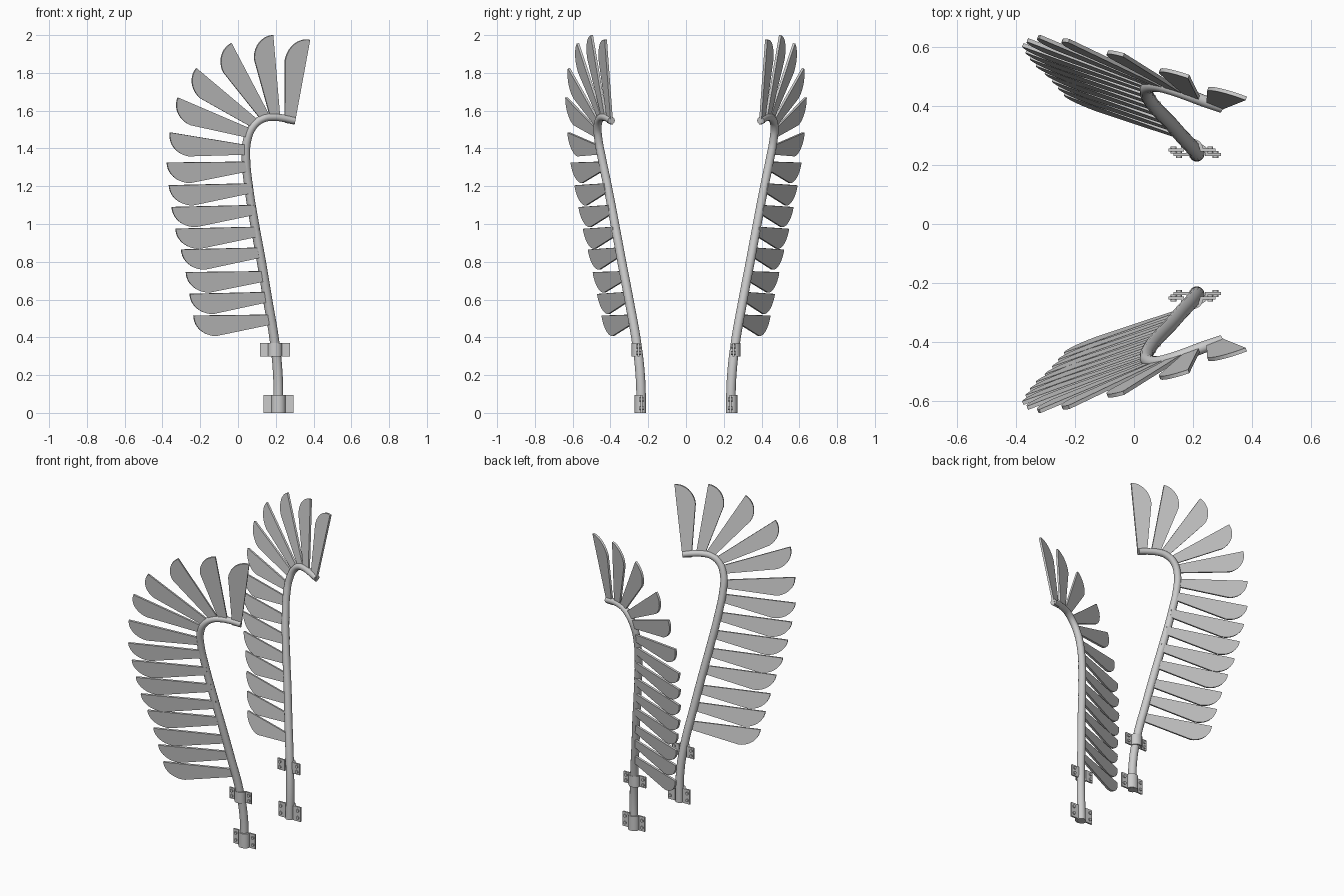
import bpy, bmesh, math
from mathutils import Vector, Matrix

if "Cube" in bpy.data.objects:
    bpy.data.objects.remove(bpy.data.objects["Cube"])

NORMAL = Vector((0.36, 1, -0.14)).normalized()


def wing_y(x, z):
    return 0.285 - 0.36 * x + 0.14 * z


def finish(name, bm=None, mesh=None):
    """Link a world-space mesh and mirror it to the other wing."""
    if bm:
        bmesh.ops.recalc_face_normals(bm, faces=bm.faces)
        mesh = bpy.data.meshes.new(name)
        bm.to_mesh(mesh)
        bm.free()
    ob = bpy.data.objects.new(name, mesh)
    bpy.context.collection.objects.link(ob)
    mod = ob.modifiers.new("mirror", 'MIRROR')
    mod.use_axis = (False, True, False)
    mod.use_mirror_merge = False
    bpy.ops.object.select_all(action='DESELECT')
    ob.select_set(True)
    bpy.context.view_layer.objects.active = ob
    bpy.ops.object.shade_smooth_by_angle(angle=math.radians(35))
    return ob


def extrude(bm, points, offset):
    """Solid slab from an outline and an extrusion vector."""
    face = bm.faces.new([bm.verts.new(p) for p in points])
    res = bmesh.ops.extrude_face_region(bm, geom=[face], use_keep_orig=True)
    bmesh.ops.translate(bm, vec=offset,
                        verts=[v for v in res["geom"] if isinstance(v, bmesh.types.BMVert)])


# wing spar: tapered bent tube
path = [(.212, .237, 0), (.212, .241, .18), (.196, .26, .36), (.157, .302, .6),
        (.124, .34, .8), (.088, .377, 1.0), (.056, .415, 1.2), (.042, .448, 1.36),
        (.05, .464, 1.45), (.082, .468, 1.52), (.13, .456, 1.557), (.18, .438, 1.566),
        (.24, .415, 1.56), (.298, .395, 1.547)]
curve = bpy.data.curves.new("spar_path", 'CURVE')
curve.dimensions = '3D'
curve.bevel_depth = 0.026
curve.bevel_resolution = 5
curve.resolution_u = 6
curve.use_fill_caps = True
spline = curve.splines.new('BEZIER')
spline.bezier_points.add(len(path) - 1)
for i, (bp, co) in enumerate(zip(spline.bezier_points, path)):
    bp.co = co
    bp.handle_left_type = bp.handle_right_type = 'AUTO'
    bp.radius = 1 - 0.25 * i / (len(path) - 1)
tmp = bpy.data.objects.new("spar_path", curve)
bpy.context.collection.objects.link(tmp)
bpy.context.view_layer.update()
tube = bpy.data.meshes.new_from_object(tmp.evaluated_get(bpy.context.evaluated_depsgraph_get()))
bpy.data.objects.remove(tmp)
finish("wing_spar", mesh=tube)

# feathers: straight edge from base (x, z) to tip (x, z), rounded on the other side
feathers = [(.165, .52, -.235, .515), (.155, .64, -.255, .63), (.14, .75, -.275, .745),
            (.115, .875, -.30, .865), (.095, .985, -.33, .975), (.075, 1.10, -.35, 1.09),
            (.058, 1.215, -.365, 1.205), (.04, 1.33, -.376, 1.325), (.035, 1.42, -.36, 1.485),
            (.055, 1.51, -.318, 1.67), (.095, 1.56, -.22, 1.825), (.155, 1.595, -.035, 1.957),
            (.22, 1.585, .185, 2.0), (.30, 1.54, .38, 1.975)]
WIDTH, THICK = 0.109, 0.013
outline = [(-.03, 0)]
for k in range(11):
    a = math.pi / 2 * k / 10
    outline.append((.71 + .29 * math.cos(a), math.sin(a)))
outline.append((-.03, .47))
for n, (bx, bz, tx, tz) in enumerate(feathers):
    d = Vector((tx - bx, tz - bz))
    side = Vector((-d.y, d.x)).normalized() * WIDTH
    pts = []
    for u, v in outline:
        x, z = Vector((bx, bz)) + d * u + side * v
        pts.append(Vector((x, wing_y(x, z), z)) - NORMAL * THICK / 2)
    bm = bmesh.new()
    extrude(bm, pts, NORMAL * THICK)
    finish(f"feather_{n + 1:02d}", bm)

# saddle clamps with bolted flanges
for name, cx, cy, z0, h in (("lower_clamp", .214, .238, 0, .095),
                            ("upper_clamp", .196, .254, .298, .072)):
    outer, inner, half = .037, .027, .08
    arc = [math.pi * k / 16 for k in range(17)]
    prof = [(half, -.008), (half, .002)]
    prof += [(outer * math.cos(a), .002 + .032 * math.sin(a)) for a in arc]
    prof += [(-half, .002), (-half, -.008)]
    prof += [(inner * math.cos(a), -.008 + .034 * math.sin(a)) for a in reversed(arc)]
    bm = bmesh.new()
    extrude(bm, [(cx + x, cy + y, z0) for x, y in prof], Vector((0, 0, h)))
    finish(name, bm)
    # bolts through the flanges
    bm = bmesh.new()
    for sx in (-1, 1):
        for sz in (-1, 1):
            m = (Matrix.Translation((cx + sx * .062, cy - .003, z0 + h / 2 + sz * h * .24))
                 @ Matrix.Rotation(math.pi / 2, 4, 'X'))
            bmesh.ops.create_cone(bm, cap_ends=True, segments=12, radius1=.01,
                                  radius2=.01, depth=.024, matrix=m)
    finish(name + "_bolts", bm)
